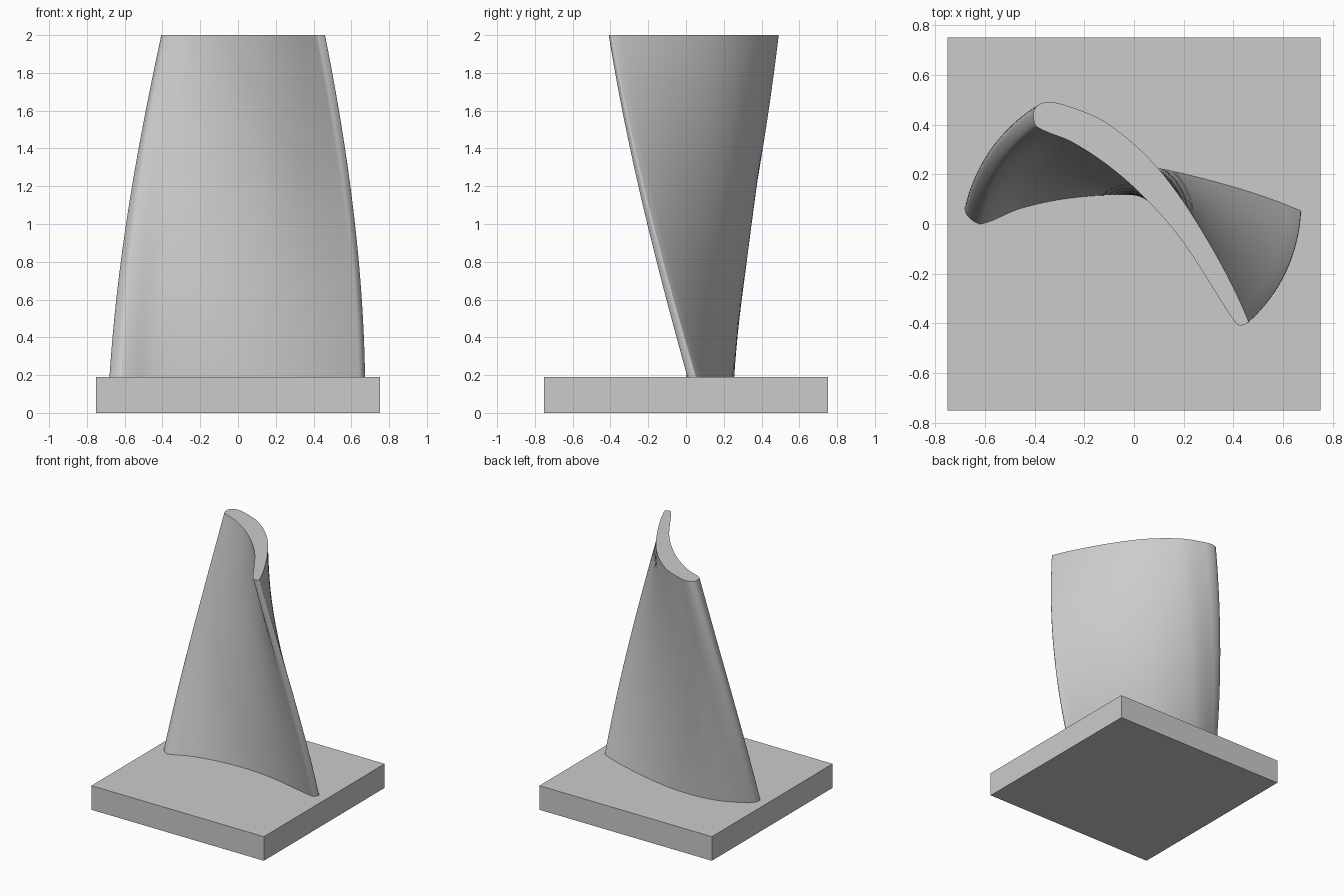
import bpy, bmesh
from math import radians
from mathutils import Vector, Matrix

cube = bpy.data.objects.get("Cube")
if cube:
    bpy.data.objects.remove(cube, do_unlink=True)

grey = bpy.data.materials.new("plain grey")
grey.use_nodes = True
GREY = (0.6, 0.6, 0.6, 1)
grey.diffuse_color = GREY
grey.node_tree.nodes["Principled BSDF"].inputs["Base Color"].default_value = GREY

BASE_TOP, BLADE_TOP, HALF = 0.19, 2.0, 0.752
TWIST, TAPER = radians(-45), 0.9
LAYERS, STEPS = 40, 8

# Airfoil section at the root: nose, convex back, tail, concave front
SECTION = [Vector(p) for p in (
    (-0.655, 0.018), (-0.68, 0.055), (-0.665, 0.105), (-0.597, 0.157),
    (-0.40, 0.235), (-0.094, 0.252), (0.283, 0.182), (0.668, 0.055),
    (0.662, 0.02), (0.637, 0.008), (0.212, 0.098), (-0.039, 0.117),
    (-0.259, 0.104), (-0.456, 0.063), (-0.612, 0.001))]


def smooth_loop(points, steps):
    """Closed spline through the points, with tangents scaled to each chord."""
    n, out = len(points), []
    for i in range(n):
        a, b, c, d = (points[(i + k) % n] for k in (-1, 0, 1, 2))
        chord = (c - b).length
        m0 = (c - a).normalized() * chord
        m1 = (d - b).normalized() * chord
        for s in range(steps):
            t = s / steps
            u = 1 - t
            out.append(b * (u * u * (1 + 2 * t)) + m0 * (t * u * u)
                       + c * (t * t * (3 - 2 * t)) - m1 * (t * t * u))
    return out


def finish(name, bm):
    bmesh.ops.recalc_face_normals(bm, faces=bm.faces)
    mesh = bpy.data.meshes.new(name)
    bm.to_mesh(mesh)
    bm.free()
    mesh.materials.append(grey)
    obj = bpy.data.objects.new(name, mesh)
    bpy.context.collection.objects.link(obj)
    return obj


# Square base plate
bm = bmesh.new()
bmesh.ops.create_cube(bm, size=1)
bmesh.ops.scale(bm, vec=(2 * HALF, 2 * HALF, BASE_TOP), verts=bm.verts)
bmesh.ops.translate(bm, vec=(0, 0, BASE_TOP / 2), verts=bm.verts)
finish("base_plate", bm)

# Twisted, tapering blade lofted from the section
bm = bmesh.new()
outline = smooth_loop(SECTION, STEPS)
rings = []
for i in range(LAYERS + 1):
    t = i / LAYERS
    turn = Matrix.Rotation(TWIST * t, 2) * (1 + (TAPER - 1) * t)
    z = BASE_TOP + (BLADE_TOP - BASE_TOP) * t
    rings.append([bm.verts.new((*(turn @ p), z)) for p in outline])
for low, high in zip(rings, rings[1:]):
    for j in range(len(low)):
        bm.faces.new((low[j - 1], low[j], high[j], high[j - 1]))
bm.faces.new(rings[0])
bm.faces.new(rings[-1])
blade = finish("blade", bm)

bpy.ops.object.select_all(action="DESELECT")
blade.select_set(True)
bpy.context.view_layer.objects.active = blade
bpy.ops.object.shade_smooth_by_angle(angle=radians(35))
